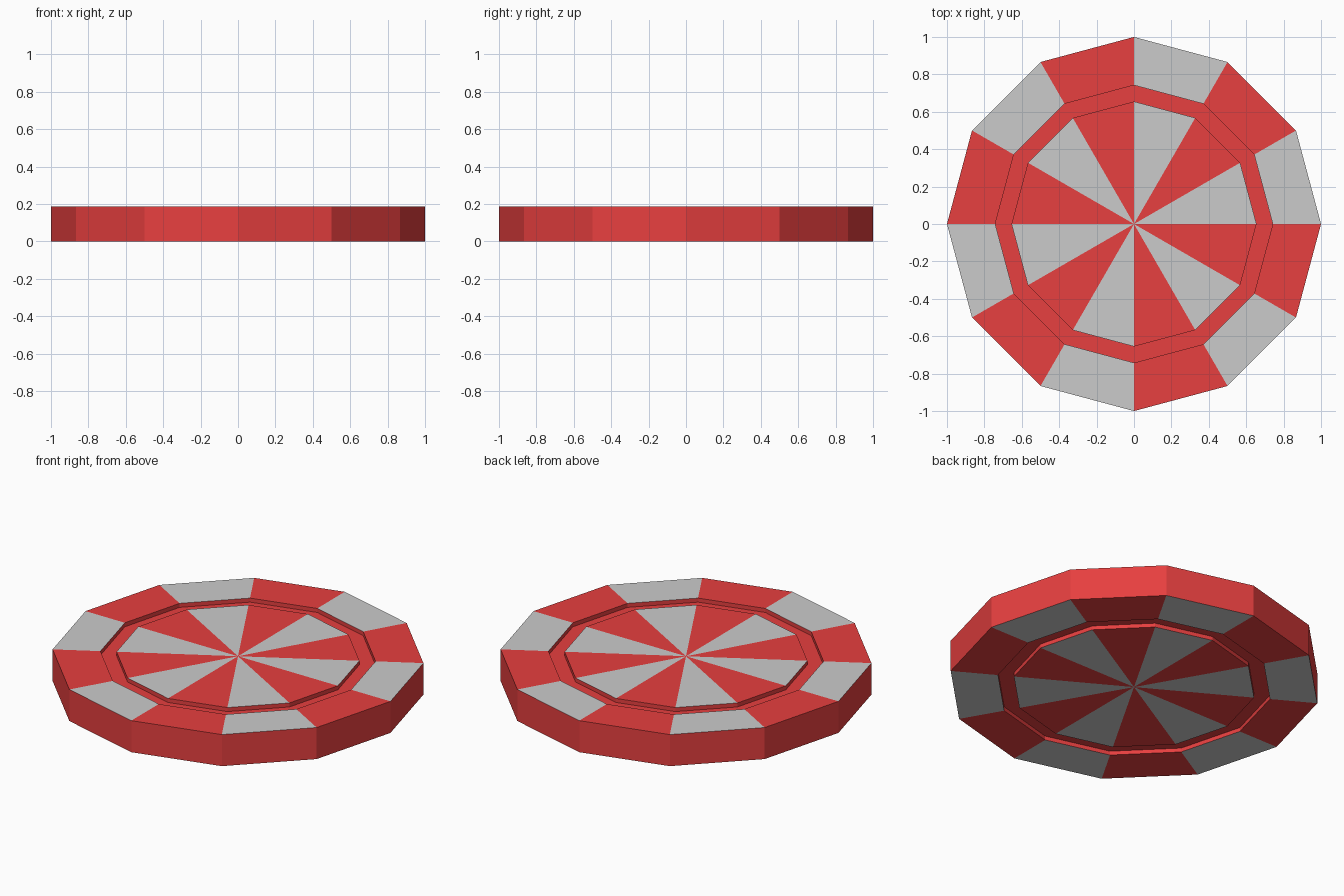
import bpy, bmesh
from math import cos, sin, pi

if "Cube" in bpy.data.objects:
    bpy.data.objects.remove(bpy.data.objects["Cube"])

SIDES = 12
H = 0.187       # overall thickness
DEPTH = 0.024   # groove depth


def material(name, color):
    m = bpy.data.materials.new(name)
    m.diffuse_color = color
    m.use_nodes = True
    m.node_tree.nodes["Principled BSDF"].inputs["Base Color"].default_value = m.diffuse_color
    return m


# Half profile of the upper side (radius, z), then mirrored for the underside
upper = [(0.655, H), (0.655, H - DEPTH), (0.742, H - DEPTH), (0.742, H), (1.0, H)]
profile = upper + [(r, H - z) for r, z in reversed(upper)]

bm = bmesh.new()
rings = [[bm.verts.new((r * cos(2 * pi * k / SIDES), r * sin(2 * pi * k / SIDES), z))
          for k in range(SIDES)] for r, z in profile]
top_centre = bm.verts.new((0, 0, H))
bottom_centre = bm.verts.new((0, 0, 0))

# Alternating grey wedges on both rims and both discs; everything else red
RIM_BANDS = (3, 5)
for k in range(SIDES):
    n = (k + 1) % SIDES
    grey = 1 if k % 2 == 0 else 0
    for i in range(len(rings) - 1):
        a, b = rings[i], rings[i + 1]
        face = bm.faces.new((a[k], b[k], b[n], a[n]))
        face.material_index = grey if i in RIM_BANDS else 0
    bm.faces.new((top_centre, rings[0][k], rings[0][n])).material_index = grey
    bm.faces.new((bottom_centre, rings[-1][n], rings[-1][k])).material_index = grey

bmesh.ops.recalc_face_normals(bm, faces=bm.faces[:])
mesh = bpy.data.meshes.new("round_token")
bm.to_mesh(mesh)
bm.free()
mesh.materials.append(material("red", (0.8, 0.05, 0.05, 1)))
mesh.materials.append(material("grey", (0.7, 0.7, 0.7, 1)))
token = bpy.data.objects.new("round_token", mesh)
bpy.context.collection.objects.link(token)
